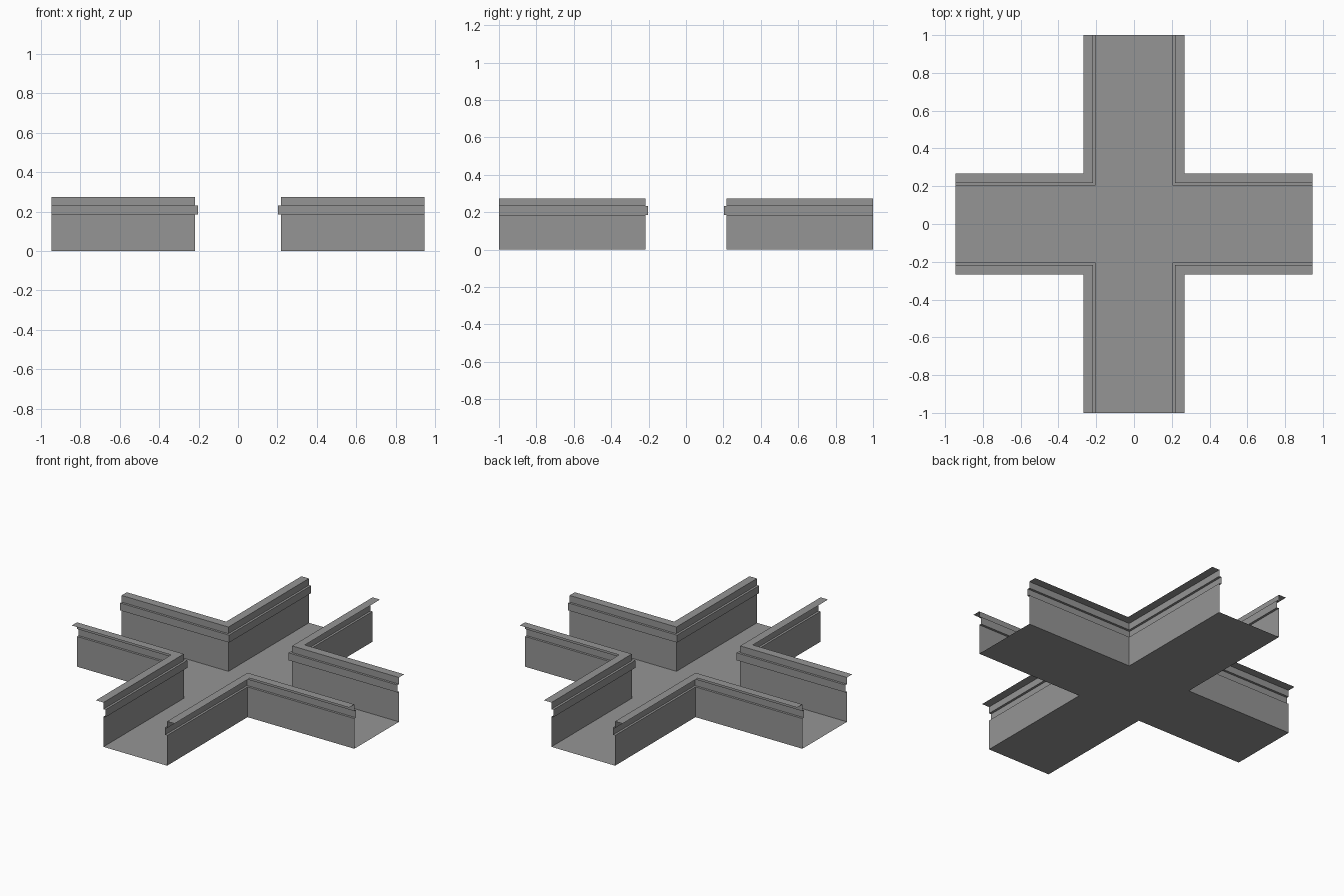
import bpy
import bmesh

cube = bpy.data.objects.get("Cube")
if cube:
    bpy.data.objects.remove(cube)

REACH_X, REACH_Y = 0.945, 1.0   # arm lengths from the centre
WALL = 0.217                    # half width of the channel

steel = bpy.data.materials.new("grey_steel")
steel.use_nodes = True
colour = (0.3, 0.3, 0.3, 1.0)
steel.diffuse_color = colour
steel.node_tree.nodes["Principled BSDF"].inputs["Base Color"].default_value = colour


def make_object(name, bm):
    mesh = bpy.data.meshes.new(name)
    bm.to_mesh(mesh)
    bm.free()
    mesh.materials.append(steel)
    obj = bpy.data.objects.new(name, mesh)
    bpy.context.collection.objects.link(obj)
    return obj


# Cross-shaped sheet floor: one long strip with an arm on each side
bm = bmesh.new()
w = WALL
outline = [(w, -REACH_Y), (w, -w), (REACH_X, -w), (REACH_X, w), (w, w), (w, REACH_Y)]
outline += [(-x, -y) for x, y in outline]
bm.faces.new([bm.verts.new((x, y, 0)) for x, y in outline])
make_object("floor", bm)

# Wall profile (distance from the channel axis, height): wall, inward rib, outward flange
PROFILE = [(w, 0), (w, 0.186), (0.203, 0.186), (0.203, 0.232),
           (w, 0.232), (w, 0.273), (0.268, 0.273)]


# Sweep the profile round a mitred inner corner
def corner_wall(name, sx, sy):
    bm = bmesh.new()
    rows = [[bm.verts.new((sx * x, sy * y, z))
             for x, y in ((d, REACH_Y), (d, d), (REACH_X, d))]
            for d, z in PROFILE]
    for low, high in zip(rows, rows[1:]):
        for i in range(2):
            quad = [low[i], low[i + 1], high[i + 1], high[i]]
            bm.faces.new(quad if sx * sy < 0 else quad[::-1])
    make_object(name, bm)


for side, sx in (("left", 1), ("right", -1)):
    for end, sy in (("back", 1), ("front", -1)):
        corner_wall(f"{end}_{side}_wall", sx, sy)
